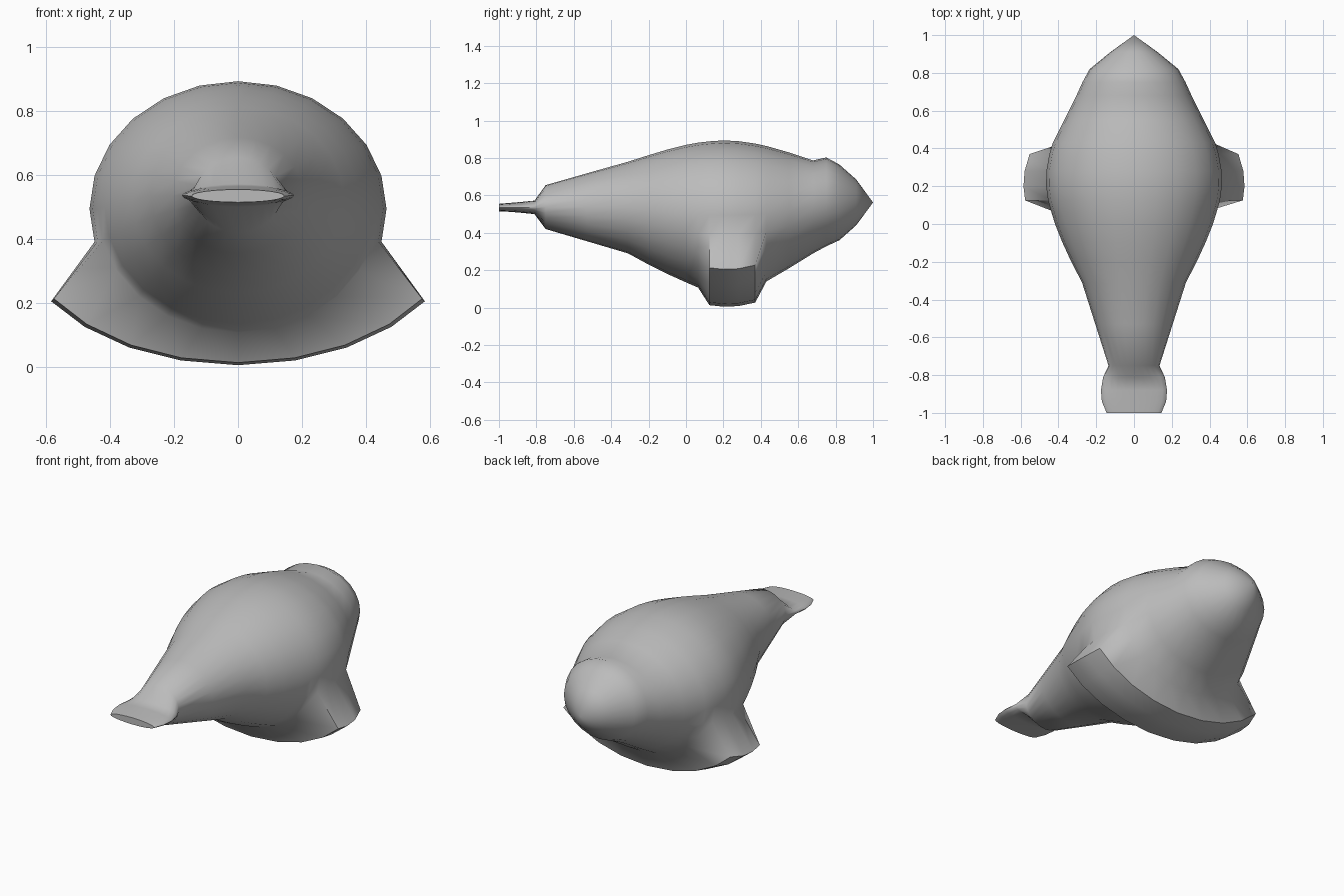
import bpy, bmesh, math

if "Cube" in bpy.data.objects:
    bpy.data.objects.remove(bpy.data.objects["Cube"])

SIDES = 24

grey = bpy.data.materials.new("plain_grey")
grey.diffuse_color = (0.5, 0.5, 0.5, 1)
grey.use_nodes = True
grey.node_tree.nodes["Principled BSDF"].inputs["Base Color"].default_value = grey.diffuse_color

# Cross-sections of the hull: y, half width, bottom z, top z
stations = [
    (-1.00, .145, .515, .555), (-.94, .170, .512, .560), (-.88, .175, .507, .565),
    (-.81, .163, .500, .572), (-.75, .135, .420, .655), (-.53, .205, .355, .718),
    (-.31, .275, .290, .780), (-.20, .332, .230, .815), (-.10, .378, .180, .845),
    (.00, .418, .135, .870), (.065, .438, .107, .882), (.125, .455, .100, .889),
    (.20, .465, .095, .894), (.28, .464, .100, .890), (.37, .448, .120, .877),
    (.43, .430, .140, .864), (.55, .370, .210, .830), (.68, .305, .290, .787),
    (.75, .273, .328, .803), (.82, .235, .360, .765), (.91, .125, .440, .685),
]

# Lower rim of the crescent fin, from tip to keel, and its scale per station
fin_rim = [(.585, .205), (.48, .125), (.34, .06), (.18, .02), (0, .005)]
fin_scale = {.125: (.985, .008), .20: (1, 0), .28: (.99, .003), .37: (.945, .022)}


def ring_points(y, rx, z0, z1):
    """Elliptical section; at the fin stations the lower points flare out."""
    pts = []
    for i in range(SIDES):
        a = 2 * math.pi * i / SIDES
        x = rx * math.cos(a)
        z = (z0 + z1) / 2 + (z1 - z0) / 2 * math.sin(a)
        below = i - SIDES // 2            # 1..11 on the lower half
        if y in fin_scale and 2 <= below <= 10:
            sx, lift = fin_scale[y]
            fx, fz = fin_rim[4 - abs(6 - below)]
            if below < 6:
                fx = -fx
            if below == 6:
                fx = 0
            x, z = fx * sx, fz + lift
        pts.append((x, y, z))
    return pts


# Hull lofted from the mouth to the pointed end
bm = bmesh.new()
rings = [[bm.verts.new(p) for p in ring_points(*s)] for s in stations]
for a, b in zip(rings, rings[1:]):
    for i in range(SIDES):
        j = (i + 1) % SIDES
        bm.faces.new((a[i], a[j], b[j], b[i]))
bm.faces.new(rings[0])
tip = bm.verts.new((0, 1, .562))
for i in range(SIDES):
    bm.faces.new((rings[-1][i], rings[-1][(i + 1) % SIDES], tip))
bmesh.ops.recalc_face_normals(bm, faces=bm.faces)

mesh = bpy.data.meshes.new("hull")
bm.to_mesh(mesh)
bm.free()
hull = bpy.data.objects.new("hull", mesh)
bpy.context.collection.objects.link(hull)
mesh.materials.append(grey)

bpy.context.view_layer.objects.active = hull
hull.select_set(True)
bpy.ops.object.shade_smooth_by_angle(angle=math.radians(50))
